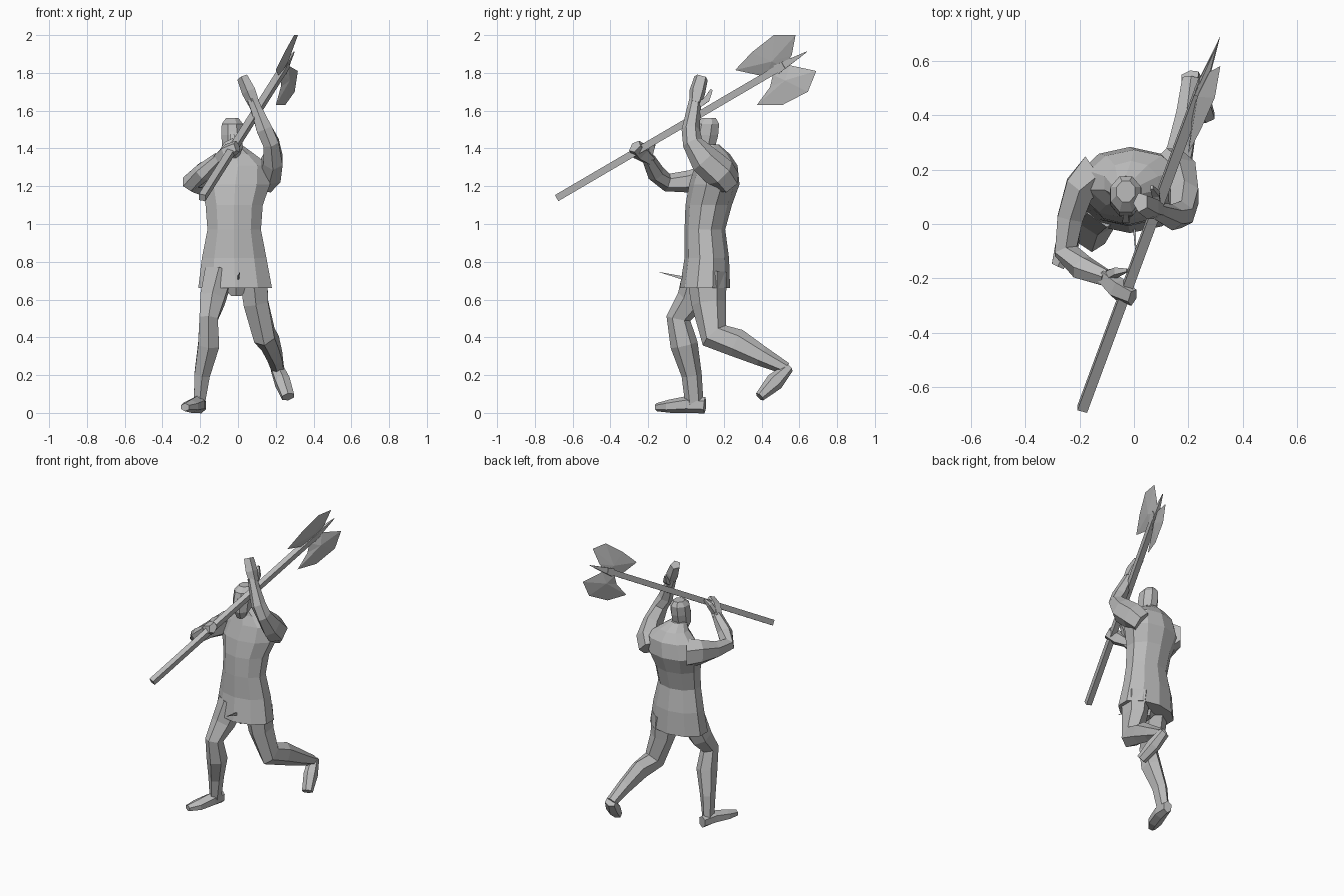
import bpy, bmesh, math
from mathutils import Vector

cube = bpy.data.objects.get("Cube")
if cube:
    bpy.data.objects.remove(cube, do_unlink=True)

grey = bpy.data.materials.new("stone_grey")
grey.use_nodes = True
GREY_VALUE = (0.5, 0.5, 0.5, 1)
grey.diffuse_color = GREY_VALUE
grey.node_tree.nodes["Principled BSDF"].inputs["Base Color"].default_value = GREY_VALUE


def finish(name, bm):
    """Turn a bmesh into a flat shaded grey object."""
    bmesh.ops.recalc_face_normals(bm, faces=bm.faces)
    mesh = bpy.data.meshes.new(name)
    bm.to_mesh(mesh)
    bm.free()
    mesh.materials.append(grey)
    obj = bpy.data.objects.new(name, mesh)
    bpy.context.collection.objects.link(obj)
    return obj


def loft(name, stations, sides=6, level=False):
    """Skin rings given as x, y, z, side radius, depth radius.
    Rings follow the path unless level keeps them horizontal."""
    bm = bmesh.new()
    centres = [Vector(s[:3]) for s in stations]
    rings = []
    for i, (centre, station) in enumerate(zip(centres, stations)):
        before = centres[max(i - 1, 0)]
        after = centres[min(i + 1, len(centres) - 1)]
        along = Vector((0, 0, 1))
        if not level:
            along = Vector()
            for step in (centre - before, after - centre):
                if step.length > 0:
                    along += step.normalized()
            along.normalize()
        across = Vector((1, 0, 0))
        across = (across - along * across.dot(along)).normalized()
        deep = along.cross(across)
        ring = []
        for k in range(sides):
            angle = math.tau * (k + 0.5) / sides
            offset = across * math.cos(angle) * station[3] + deep * math.sin(angle) * station[4]
            # Spread the corners so the flats reach the given radius
            ring.append(bm.verts.new(centre + offset / math.cos(math.pi / sides) ** 0.5))
        rings.append(ring)
    for low, high in zip(rings, rings[1:]):
        for k in range(sides):
            n = (k + 1) % sides
            bm.faces.new((low[k], low[n], high[n], high[k]))
    bm.faces.new(rings[0][::-1])
    bm.faces.new(rings[-1])
    return finish(name, bm)


# Tunic, neck and head
loft("tunic", [
    (-.015, .10, .66, .20, .13),
    (-.02, .11, .82, .175, .115),
    (-.02, .10, .97, .145, .105),
    (-.02, .12, 1.1, .155, .12),
    (-.015, .15, 1.21, .19, .13),
    (.0, .16, 1.31, .17, .11),
    (-.01, .15, 1.37, .10, .08),
    (-.03, .125, 1.42, .05, .05)], sides=10, level=True)
loft("pelvis", [
    (-.01, .09, .72, .12, .08),
    (-.01, .09, .62, .03, .05)], level=True)
loft("head", [
    (-.03, .09, 1.35, .035, .04),
    (-.03, .09, 1.4, .055, .065),
    (-.03, .1, 1.47, .06, .073),
    (-.03, .11, 1.53, .058, .068),
    (-.03, .12, 1.56, .035, .04)], sides=8, level=True)
loft("nose", [
    (-.03, .04, 1.49, .01, .01),
    (-.03, .02, 1.44, .016, .02)], sides=4, level=True)
loft("tunic_tie", [
    (0, .0, .71, .006, .012),
    (.01, -.14, .745, .001, .001)], sides=4)

# Left arm, raised beside the head
loft("left_arm", [
    (.12, .22, 1.22, .07, .07),
    (.165, .18, 1.27, .07, .08),
    (.185, .1, 1.34, .055, .075),
    (.175, .035, 1.43, .045, .05),
    (.14, .025, 1.5, .045, .045),
    (.1, .04, 1.6, .032, .035),
    (.075, .05, 1.66, .028, .03)])
loft("left_hand", [
    (.085, .05, 1.64, .03, .03),
    (.06, .06, 1.7, .036, .04),
    (.025, .08, 1.775, .028, .035)], sides=5)
loft("left_thumb", [
    (.085, .07, 1.63, .016, .016),
    (.08, .11, 1.66, .016, .018),
    (.065, .135, 1.71, .006, .008)], sides=4)

# Right arm, reaching forward across the chest
loft("right_arm", [
    (-.13, .18, 1.24, .09, .09),
    (-.2, .13, 1.24, .06, .08),
    (-.235, .02, 1.225, .05, .055),
    (-.25, -.1, 1.22, .045, .045),
    (-.19, -.16, 1.27, .045, .045),
    (-.1, -.2, 1.35, .03, .032)])
loft("right_hand", [
    (-.11, -.19, 1.34, .03, .03),
    (-.06, -.24, 1.38, .035, .045),
    (-.005, -.27, 1.41, .025, .035)], sides=5)
loft("right_thumb", [
    (-.09, -.19, 1.37, .018, .018),
    (-.06, -.175, 1.42, .018, .016),
    (-.025, -.17, 1.45, .006, .007)], sides=4)

# Right leg, planted in front
loft("right_leg", [
    (-.1, .08, .74, .08, .09),
    (-.135, .03, .6, .07, .075),
    (-.155, -.04, .5, .052, .06),
    (-.155, -.01, .36, .06, .068),
    (-.19, .03, .2, .044, .05),
    (-.205, .045, .04, .03, .045)])
loft("right_foot", [
    (-.195, .1, .04, .028, .04),
    (-.215, .01, .045, .042, .042),
    (-.25, -.09, .035, .045, .032),
    (-.28, -.155, .03, .025, .02)])

# Left leg, bent and trailing behind
loft("left_leg", [
    (.08, .11, .74, .08, .1),
    (.095, .12, .58, .07, .085),
    (.14, .15, .41, .06, .075),
    (.17, .27, .37, .05, .07),
    (.195, .4, .3, .042, .05),
    (.21, .53, .235, .035, .03)])
loft("left_foot", [
    (.205, .545, .24, .035, .025),
    (.235, .47, .165, .042, .045),
    (.265, .39, .085, .035, .025)])

# Axe shaft and tip spike on one straight line
BUTT = Vector((-.19, -.68, 1.14))
RUN = Vector((.37, 1, .585))


def on_shaft(y):
    return BUTT + RUN * (y - BUTT.y)


loft("axe_shaft", [(*on_shaft(y), .022, .022) for y in (-.68, .52)], sides=4)
loft("axe_spike", [
    (*on_shaft(.48), .022, .03),
    (*on_shaft(.64), .002, .002)], sides=4)


def blade(name, outline, middle):
    """Sharp rimmed blade, thickest at its middle."""
    bm = bmesh.new()
    normal = Vector((1, -RUN.x, 0)).normalized()

    def place(y, z):
        point = on_shaft(y)
        point.x += max(z - point.z, 0) / 3
        point.z = z
        return point

    rim = [bm.verts.new(place(*p)) for p in outline]
    for side in (-1, 1):
        peak = bm.verts.new(place(*middle) + normal * side * .018)
        for a, b in zip(rim, rim[1:] + rim[:1]):
            bm.faces.new((a, b, peak))
    return finish(name, bm)


blade("upper_blade", [
    (.26, 1.815), (.35, 1.91), (.465, 2), (.58, 2),
    (.56, 1.895), (.52, 1.83), (.42, 1.78)], (.46, 1.86))
blade("lower_blade", [
    (.55, 1.84), (.69, 1.81), (.645, 1.7), (.51, 1.63),
    (.375, 1.63), (.445, 1.725), (.46, 1.79)], (.53, 1.76))
